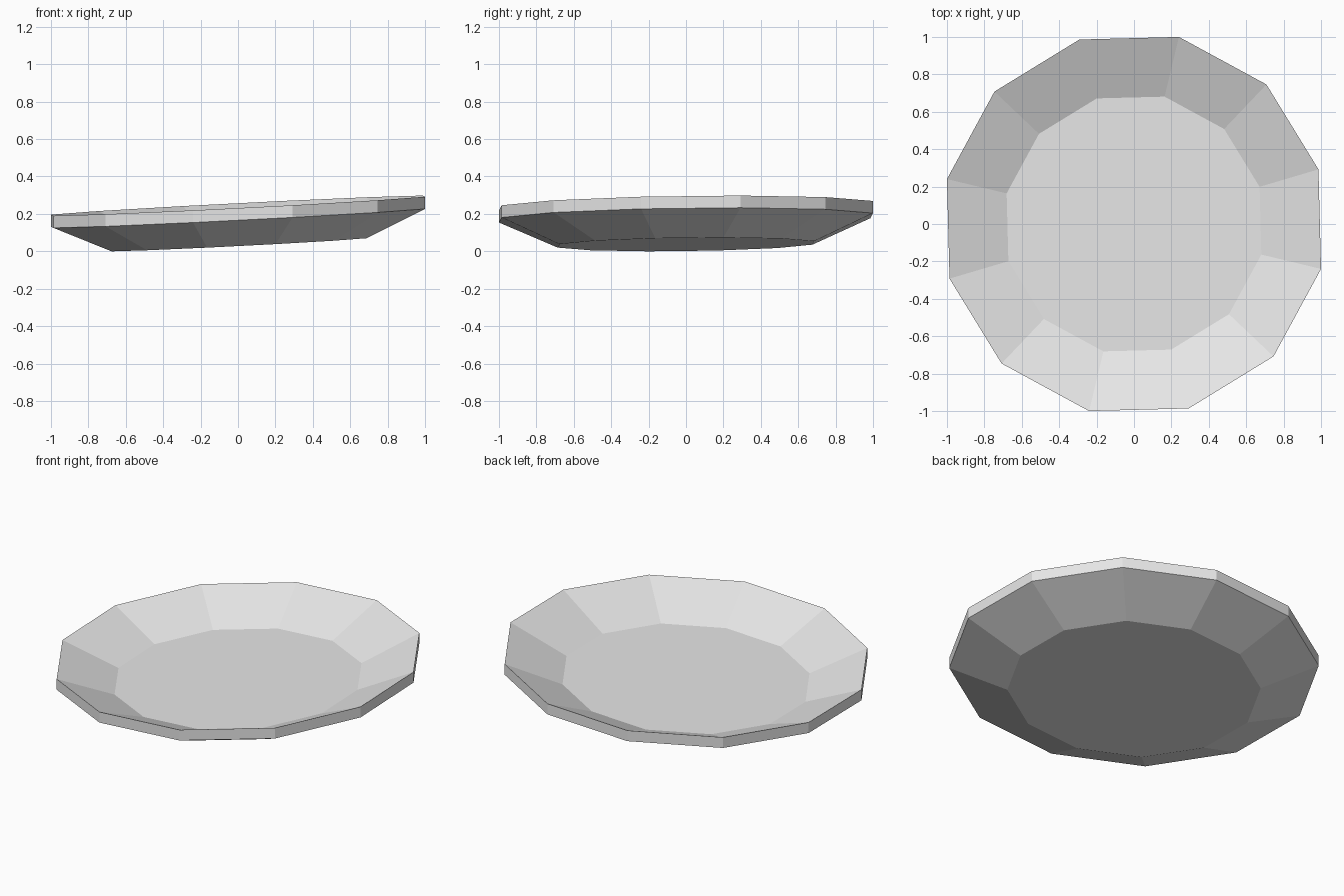
import bpy
import bmesh
from math import cos, sin, radians, tau

cube = bpy.data.objects.get("Cube")
if cube:
    bpy.data.objects.remove(cube, do_unlink=True)

SIDES = 12
TURN = radians(16.5)           # rotation of the first corner
SLOPE_X, SLOPE_Y = 0.051, 0.013  # slight lean of the whole dish

# One plain colour
grey = bpy.data.materials.new("light_grey")
grey.use_nodes = True
colour = (0.8, 0.8, 0.8, 1.0)
grey.diffuse_color = colour
grey.node_tree.nodes["Principled BSDF"].inputs["Base Color"].default_value = colour

# Profile of the dish (radius, height): inner floor, rim, lip, underside
profile = [(0.70, 0.104), (1.028, 0.244), (1.028, 0.179), (0.705, 0.037)]


def ring(bm, radius, height):
    """Twelve-sided loop lying on the leaning plane."""
    verts = []
    for i in range(SIDES):
        angle = TURN + tau * i / SIDES
        x, y = radius * cos(angle), radius * sin(angle)
        verts.append(bm.verts.new((x, y, height + SLOPE_X * x + SLOPE_Y * y)))
    return verts


bm = bmesh.new()
rings = [ring(bm, r, h) for r, h in profile]

# Sloping inner wall, lip band and sloping outer wall
for upper, lower in zip(rings, rings[1:]):
    for i in range(SIDES):
        j = (i + 1) % SIDES
        bm.faces.new((upper[i], upper[j], lower[j], lower[i]))

# Flat floor and flat underside
bm.faces.new(rings[0])
bm.faces.new(rings[-1])
bmesh.ops.recalc_face_normals(bm, faces=bm.faces)

mesh = bpy.data.meshes.new("dish")
bm.to_mesh(mesh)
bm.free()
mesh.materials.append(grey)
dish = bpy.data.objects.new("dish", mesh)
bpy.context.collection.objects.link(dish)
